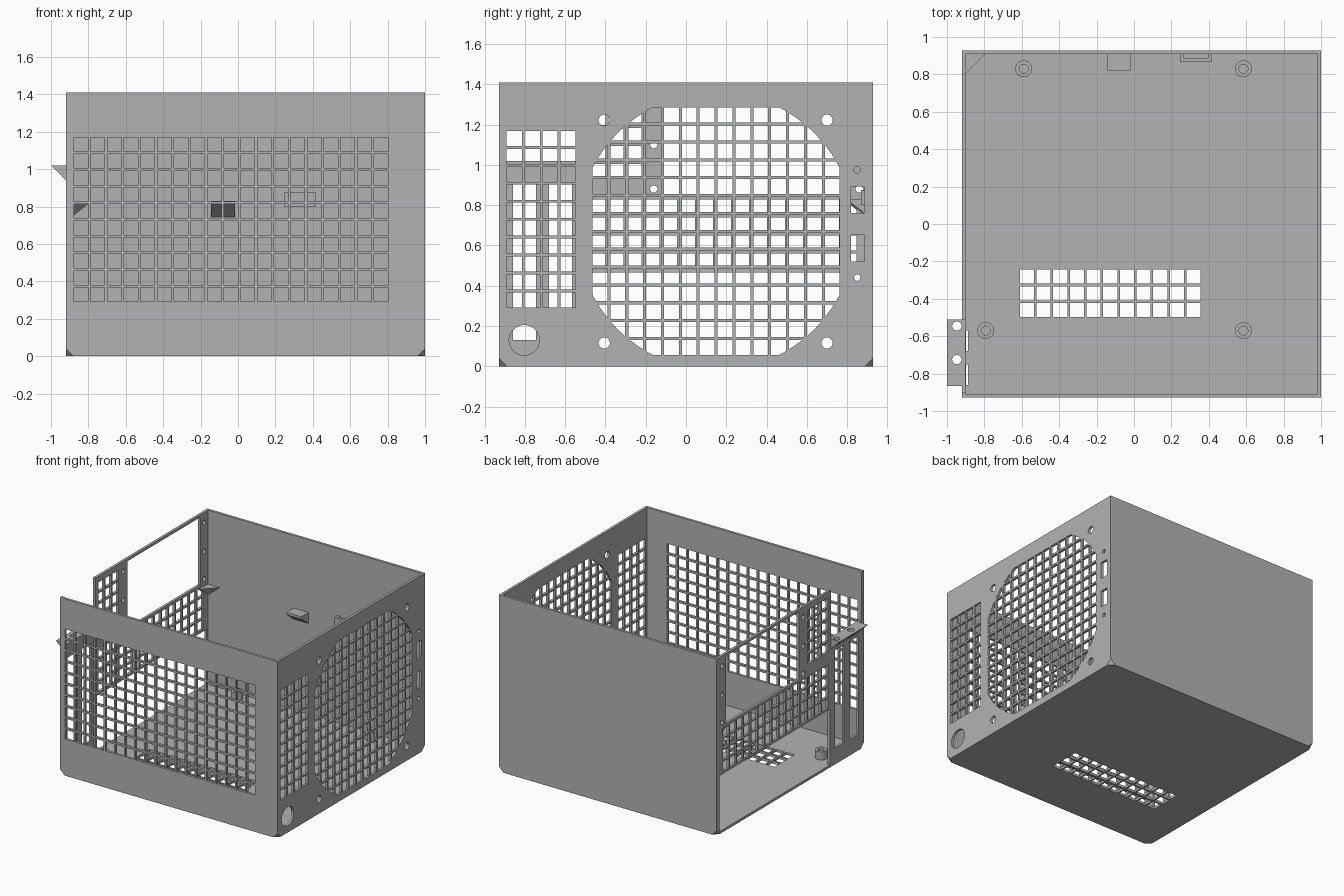
import bpy, bmesh
from mathutils import Matrix, Vector

cube = bpy.data.objects.get("Cube")
if cube:
    bpy.data.objects.remove(cube, do_unlink=True)

grey = bpy.data.materials.new("plain grey")
grey.use_nodes = True
COLOUR = (0.45, 0.45, 0.45, 1)
grey.diffuse_color = COLOUR
grey.node_tree.nodes["Principled BSDF"].inputs["Base Color"].default_value = COLOUR

PITCH, HOLE = 0.0891, 0.075
X0, X1, Y, TOP, WALL = -0.92, 1.0, 0.928, 1.41, 0.02


def at(axis, d, u, v):
    """Point at depth d along an axis, u and v on the other two."""
    p = [u, v]
    p.insert(axis, d)
    return Vector(p)


def box(bm, lo, hi):
    lo, hi = Vector(lo), Vector(hi)
    m = Matrix.Translation((lo + hi) / 2) @ Matrix.Diagonal((*(hi - lo), 1))
    return bmesh.ops.create_cube(bm, size=1, matrix=m)["verts"]


def slot(bm, axis, depth, u, v):
    box(bm, at(axis, depth[0], u[0], v[0]), at(axis, depth[1], u[1], v[1]))


def rod(bm, axis, depth, u, v, r, sides=24):
    turn = at(axis, 1, 0, 0).to_track_quat("Z", "Y").to_matrix().to_4x4()
    m = Matrix.Translation(at(axis, sum(depth) / 2, u, v)) @ turn
    bmesh.ops.create_cone(bm, cap_ends=True, segments=sides, radius1=r, radius2=r,
                          depth=depth[1] - depth[0], matrix=m)


def grid(bm, axis, depth, u, v, cols, rows, pitch=PITCH, hole=HOLE):
    for i in range(cols):
        for j in range(rows):
            a, b = u + i * pitch, v + j * pitch
            slot(bm, axis, depth, (a, a + hole), (b, b + hole))


def prism(bm, axis, depth, profile):
    """Extrude a profile along an axis."""
    f = bm.faces.new([bm.verts.new(at(axis, depth[0], u, v)) for u, v in profile])
    new = bmesh.ops.extrude_face_region(bm, geom=[f])["geom"]
    shift = at(axis, depth[1] - depth[0], 0, 0)
    bmesh.ops.translate(bm, vec=shift, verts=[g for g in new if isinstance(g, bmesh.types.BMVert)])


def finish(bm, name):
    bmesh.ops.recalc_face_normals(bm, faces=bm.faces[:])
    mesh = bpy.data.meshes.new(name)
    bm.to_mesh(mesh)
    bm.free()
    mesh.materials.append(grey)
    obj = bpy.data.objects.new(name, mesh)
    bpy.context.collection.objects.link(obj)
    return obj


def combine(obj, bm, operation="DIFFERENCE"):
    """Cut (or trim) an object with a helper, then drop the helper."""
    tool = finish(bm, "cutter")
    mod = obj.modifiers.new("cut", "BOOLEAN")
    mod.operation, mod.solver, mod.object = operation, "EXACT", tool
    graph = bpy.context.evaluated_depsgraph_get()
    mesh = bpy.data.meshes.new_from_object(obj.evaluated_get(graph))
    obj.modifiers.clear()
    obj.data = mesh
    bpy.data.objects.remove(tool, do_unlink=True)


# Open-topped shell with clipped bottom corners
bm = bmesh.new()
verts = box(bm, (X0, -Y, 0), (X1, Y, TOP))
bmesh.ops.bevel(bm, geom=[v for v in verts if v.co.z < 0.1], offset=0.04,
                segments=1, affect="VERTICES")
case = finish(bm, "case_shell")
bm = bmesh.new()
box(bm, (X0 + WALL, WALL - Y, WALL), (X1 - WALL, Y - WALL, 2))
combine(case, bm)

# Front wall vent and floor vent with bracket tab slits
bm = bmesh.new()
grid(bm, 1, (-1, -0.85), -0.877, 0.292, 19, 10)
grid(bm, 2, (-0.1, 0.025), -0.61, -0.497, 11, 3)
for y in (-0.86, -0.68):
    slot(bm, 2, (-0.1, 0.025), (-0.897, -0.887), (y, y + 0.11))
combine(case, bm)

# Fan grille: square grid trimmed to a circle
SIDE = (0.9, 1.1)
bm = bmesh.new()
grid(bm, 0, SIDE, -0.464, 0.057, 14, 14, 0.0887, 0.0735)
fan = finish(bm, "fan_cutter")
bm = bmesh.new()
rod(bm, 0, (0.8, 1.2), 0.149, 0.671, 0.69, 64)
combine(fan, bm, "INTERSECT")
bm = bmesh.new()
bm.from_mesh(fan.data)
bpy.data.objects.remove(fan, do_unlink=True)

# Other openings in the fan wall
grid(bm, 0, SIDE, -0.89, 0.292, 4, 10)
rod(bm, 0, SIDE, -0.803, 0.13, 0.075, 32)
for y in (-0.406, 0.7):
    for z in (0.116, 1.222):
        rod(bm, 0, SIDE, y, z, 0.028)
for z in (0.52, 0.76):
    slot(bm, 0, SIDE, (0.82, 0.885), (z, z + 0.133))
for z in (0.44, 0.975):
    rod(bm, 0, SIDE, 0.85, z, 0.016)
combine(case, bm)

# Connector wall: port opening, power unit opening, card slots and vents
PORT = (-1.1, -0.86)
bm = bmesh.new()
slot(bm, 0, PORT, (-0.5, 0.89), (WALL, 0.465))
slot(bm, 0, PORT, (-0.11, 0.81), (0.85, TOP - 0.02))
slot(bm, 0, PORT, (-0.9, -0.51), (1.02, 1.6))
for y in (-0.86, -0.68):
    slot(bm, 0, PORT, (y, y + 0.115), (0.13, 0.91))
grid(bm, 0, PORT, -0.475, 0.485, 15, 4)
grid(bm, 0, PORT, -0.475, 0.93, 3, 5)
for y in (-0.16, 0.86):
    for z in (0.88, 1.1, 1.33):
        rod(bm, 0, PORT, y, z, 0.018)
combine(case, bm)

# Card bracket shelf with screw holes
bm = bmesh.new()
prism(bm, 1, (-0.865, -0.51), [(-0.9, 1.02), (-1, 1.02), (-0.92, 0.94), (-0.9, 0.94)])
shelf = finish(bm, "card_bracket_shelf")
bm = bmesh.new()
for y in (-0.545, -0.725):
    rod(bm, 2, (0.8, 1.2), -0.947, y, 0.025)
combine(shelf, bm)

# Board standoffs
for n, (x, y) in enumerate([(-0.59, 0.83), (0.585, 0.83), (-0.793, -0.57), (0.585, -0.57)]):
    bm = bmesh.new()
    rod(bm, 2, (0.015, 0.085), x, y, 0.045, 32)
    standoff = finish(bm, f"board_standoff_{n + 1}")
    bm = bmesh.new()
    rod(bm, 2, (WALL + 0.005, 0.2), x, y, 0.024)
    combine(standoff, bm)

# Wedge support on the back wall
BACK = Y - WALL / 2
bm = bmesh.new()
prism(bm, 0, (-0.145, -0.015), [(BACK, 0.83), (0.82, 0.83), (0.82, 0.81), (BACK, 0.735)])
finish(bm, "back_wedge_support")

# Cable clip on the back wall
bm = bmesh.new()
prism(bm, 2, (0.8, 0.875), [(0.245, BACK), (0.245, 0.868), (0.417, 0.868), (0.417, BACK),
                            (0.397, BACK), (0.397, 0.888), (0.265, 0.888), (0.265, BACK)])
finish(bm, "cable_clip")

# Corner gusset under the power unit
bm = bmesh.new()
cx, cy = X0 + WALL / 2, BACK
tips = [(cx, cy, 0.82), (cx + 0.125, cy, 0.82), (cx, cy - 0.125, 0.82), (cx, cy, 0.72)]
bmesh.ops.convex_hull(bm, input=[bm.verts.new(p) for p in tips])
finish(bm, "corner_gusset")
